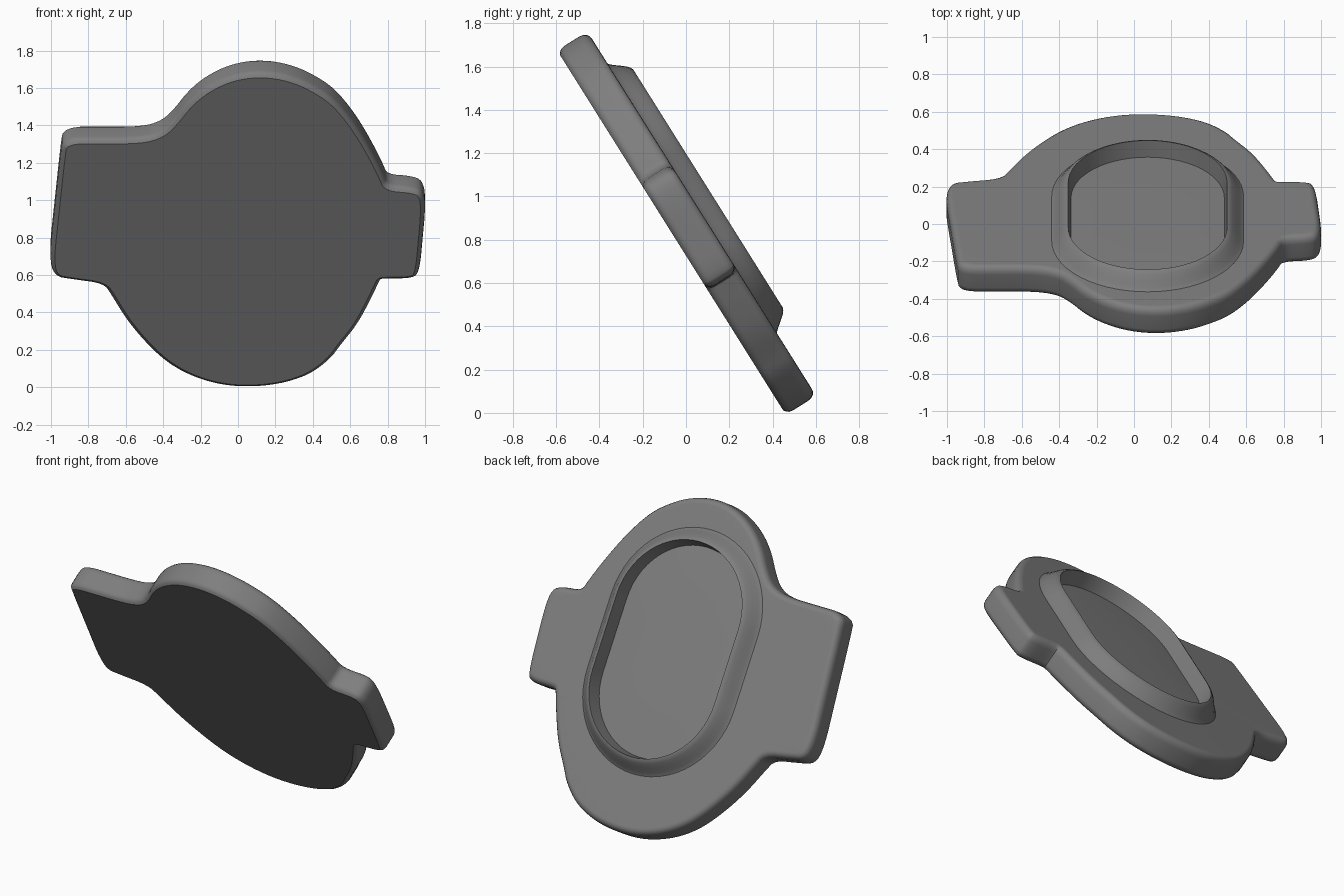
import bpy, bmesh, math
from mathutils import Vector

if "Cube" in bpy.data.objects:
    bpy.data.objects.remove(bpy.data.objects["Cube"])

# Plate outline in its own plane (x across, v up the slope), clockwise
outline = [
    (-.935, 1.32), (-.52, 1.32), (-.41, 1.357), (-.34, 1.437), (-.28, 1.53),
    (-.2, 1.617), (-.1, 1.685), (0, 1.725), (.11, 1.74), (.22, 1.729), (.33, 1.692),
    (.42, 1.638), (.5, 1.577), (.57, 1.492), (.65, 1.364), (.73, 1.2), (.78, 1.08),
    (.8, 1.02), (.93, 1.01), (.99, .98), (1.003, .88), (.972, .48), (.94, .431),
    (.765, .431), (.76, .42), (.71, .295), (.64, .142), (.55, .012), (.5, -.07),
    (.4, -.163), (.3, -.21), (.2, -.238), (.08, -.252), (-.05, -.247), (-.18, -.214),
    (-.3, -.156), (-.4, -.08), (-.5, .033), (-.6, .175), (-.68, .33), (-.72, .4),
    (-.88, .425), (-.985, .445), (-1.008, .56), (-.95, 1.2)]


def round_corners(pts, times):
    """Cut corners no further than 0.06 from each point."""
    pts = [Vector(p) for p in pts]
    for i in range(times):
        reach = 0.06 / 2 ** i
        out = []
        for j, p in enumerate(pts):
            for q in (pts[j - 1], pts[(j + 1) % len(pts)]):
                d = q - p
                out.append(p + d * min(0.25, reach / max(d.length, 1e-6)))
        pts = out
    return pts


def offset(pts, dist):
    """Move a clockwise loop outward along its normals."""
    res = []
    for j, p in enumerate(pts):
        t = (pts[(j + 1) % len(pts)] - pts[j - 1]).normalized()
        res.append(p + Vector((-t.y, t.x)) * dist)
    return res


def stadium(r, cx=.073, cv=.826, half=.223, n=28):
    pts = []
    for end, start in ((half, math.pi), (-half, 0)):
        for i in range(n + 1):
            a = start - math.pi * i / n
            pts.append(Vector((cx + r * math.cos(a), cv + end + r * math.sin(a))))
    return pts


C, S = .847, .532   # slope of the plate


def place(p, n):
    return (p.x, -S * p.y + C * (n + .388), C * p.y + S * n + .203)


bm = bmesh.new()


def loft(layers):
    """Skin a list of (points, height) loops; return the first and last loop."""
    rings = [[bm.verts.new(place(p, h)) for p in pts] for pts, h in layers]
    for a, b in zip(rings, rings[1:]):
        for i in range(len(a)):
            k = (i + 1) % len(a)
            bm.faces.new((a[i], a[k], b[k], b[i]))
    return rings[0], rings[-1]


def loop_edges(ring):
    return [bm.edges.get((v, ring[(i + 1) % len(ring)])) for i, v in enumerate(ring)]


# Plate side wall: crisp front edge, rounded back edge
edge = round_corners(outline, 2)
front, back = loft([(offset(edge, d), h) for d, h in (
    (-.024, 0), (-.012, .009), (-.004, .02), (0, .038), (0, .12),
    (-.004, .14), (-.013, .155), (-.026, .163), (-.04, .165))])
bm.faces.new(front)

# Flared collar, its slightly tapered inner wall and the recessed floor
collar, floor = loft([(stadium(.425 + d), h) for d, h in (
    (.088, .165), (.08, .171), (.068, .184), (.048, .21),
    (.027, .235), (.012, .247), (0, .251), (-.015, .155))])

# Gently domed floor
rings = [floor]
for k, h in ((.75, .16), (.4, .164)):
    pts = stadium(.41 * k, half=.223 * k)
    rings.append([bm.verts.new(place(p, h)) for p in pts])
for a, b in zip(rings, rings[1:]):
    for i in range(len(a)):
        k = (i + 1) % len(a)
        bm.faces.new((a[i], a[k], b[k], b[i]))
bm.faces.new(rings[-1])

# Back face between the plate rim and the collar
bmesh.ops.triangle_fill(bm, use_beauty=True, edges=loop_edges(back) + loop_edges(collar))
bmesh.ops.recalc_face_normals(bm, faces=bm.faces)

mesh = bpy.data.meshes.new("cover_plate")
bm.to_mesh(mesh)
bm.free()
plate = bpy.data.objects.new("cover_plate", mesh)
bpy.context.collection.objects.link(plate)

grey = bpy.data.materials.new("mid_grey")
grey.diffuse_color = (.21, .21, .21, 1)
grey.use_nodes = True
grey.node_tree.nodes["Principled BSDF"].inputs["Base Color"].default_value = grey.diffuse_color
mesh.materials.append(grey)

# Smooth rounded edges while the large faces stay flat
bpy.context.view_layer.objects.active = plate
plate.select_set(True)
bpy.ops.object.shade_smooth_by_angle(angle=math.radians(32))
weighted = plate.modifiers.new("flat_faces", 'WEIGHTED_NORMAL')
weighted.keep_sharp = True
